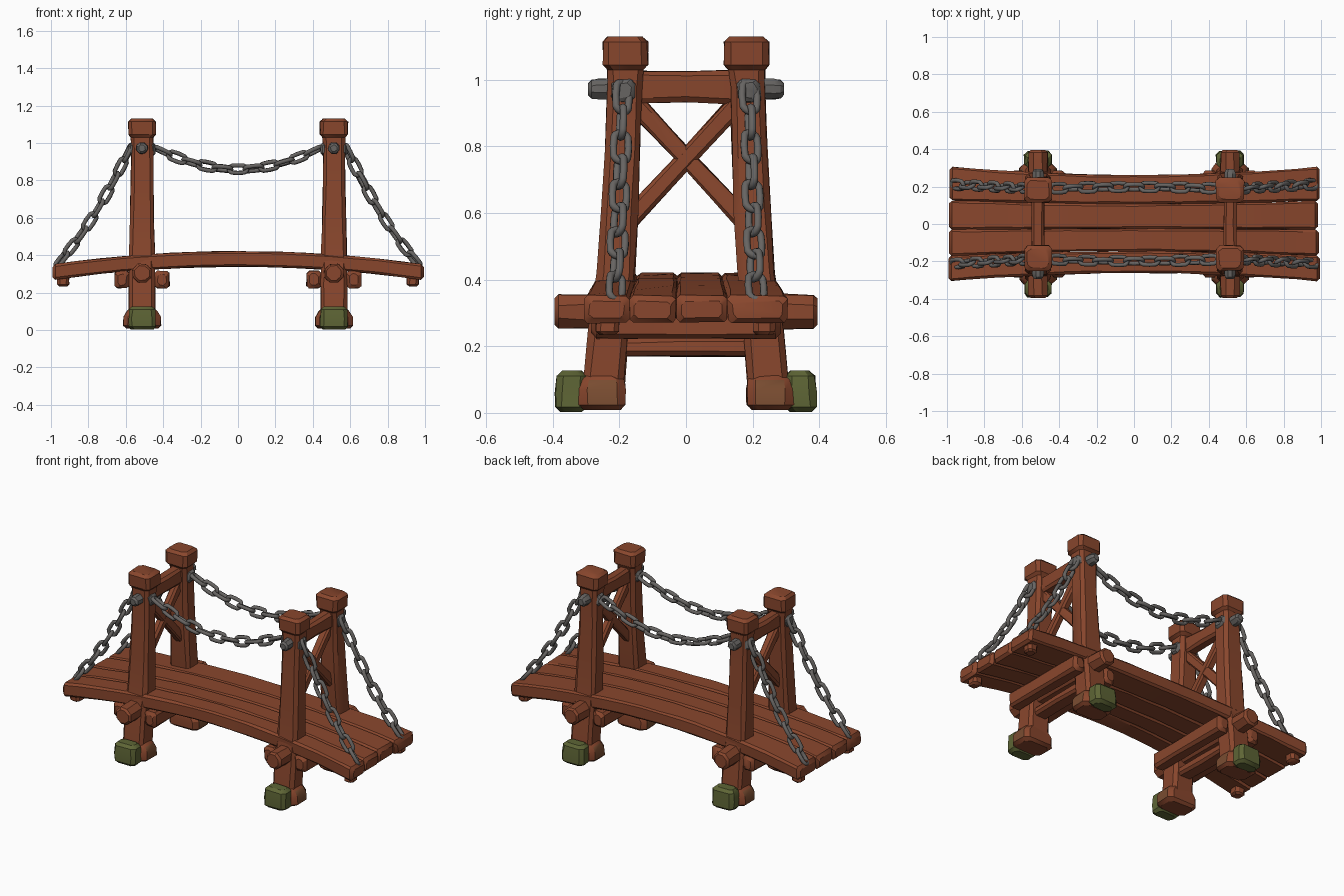
import bpy, bmesh, math, random
from mathutils import Vector as V

if "Cube" in bpy.data.objects:
    bpy.data.objects.remove(bpy.data.objects["Cube"])

random.seed(4)
X, Y, Z = V((1, 0, 0)), V((0, 1, 0)), V((0, 0, 1))


def material(name, rgb):
    m = bpy.data.materials.new(name)
    m.diffuse_color = (*rgb, 1)
    m.use_nodes = True
    m.node_tree.nodes["Principled BSDF"].inputs["Base Color"].default_value = m.diffuse_color
    return m


WOOD = material("red brown wood", (0.25, 0.062, 0.026))
DAMP = material("damp wood", (0.19, 0.072, 0.03))
MOSS = material("moss green", (0.112, 0.13, 0.036))
IRON = material("grey iron", (0.135, 0.128, 0.122))


def finish(name, bm, mats, angle=32):
    bmesh.ops.recalc_face_normals(bm, faces=bm.faces)
    me = bpy.data.meshes.new(name)
    bm.to_mesh(me)
    bm.free()
    for m in mats:
        me.materials.append(m)
    me.shade_smooth()
    me.set_sharp_from_angle(angle=math.radians(angle))
    ob = bpy.data.objects.new(name, me)
    bpy.context.collection.objects.link(ob)
    return ob


def bridge(bm, r0, r1):
    n = len(r0)
    for i in range(n):
        bm.faces.new((r0[i], r0[(i + 1) % n], r1[(i + 1) % n], r1[i]))


def beam(name, stations, u, v, mat=WOOD, ch=0.014, cap=0.016, jit=0.003):
    """Chamfered timber lofted through stations (point, half_u, half_v)."""
    st = [(V(p), a, b) for p, a, b in stations]
    d0 = (st[1][0] - st[0][0]).normalized()
    d1 = (st[-1][0] - st[-2][0]).normalized()
    p, a, b = st[0]
    q, c, d = st[-1]
    st = ([(p, a - cap, b - cap), (p + d0 * cap, a, b)] + st[1:-1]
          + [(q - d1 * cap, c, d), (q, c - cap, d - cap)])
    bm = bmesh.new()
    rings = []
    for p, a, b in st:
        k = min(ch, a * 0.6, b * 0.6)
        pts = [(a, b - k), (a - k, b), (k - a, b), (-a, b - k),
               (-a, k - b), (k - a, -b), (a - k, -b), (a, k - b)]
        j = lambda: random.uniform(-jit, jit)
        rings.append([bm.verts.new(p + u * (s + j()) + v * (t + j())) for s, t in pts])
    for r0, r1 in zip(rings, rings[1:]):
        bridge(bm, r0, r1)
    bm.faces.new(rings[0])
    bm.faces.new(rings[-1])
    return finish(name, bm, [mat])


def arch(x):
    return 0.38 - 0.072 * x * x


# deck planks, arched and flaring towards both ends
cuts = [-0.305, -0.17, -0.03, 0.125, 0.305]
for i in range(4):
    lo, hi = cuts[i], cuts[i + 1]
    x0, x1 = -0.995 + random.uniform(0, 0.012), 0.995 - random.uniform(0, 0.012)
    st = []
    for k in range(17):
        x = x0 + (x1 - x0) * k / 16
        s = (0.262 + 0.045 * x * x) / 0.305
        st.append(((x, (lo + hi) / 2 * s, arch(x)), (hi - lo) / 2 * s, 0.041))
    beam("deck_plank", st, Y, Z, ch=0.011, jit=0.0022)


def chain(name, path, pitch=0.084):
    """Interlocking oval links spaced along a sampled path."""
    seg = [(b - a).length for a, b in zip(path, path[1:])]
    total = sum(seg)
    n = round(total / pitch)

    def at(s):
        s = min(max(s, 0), total)
        for a, b, l in zip(path, path[1:], seg):
            if s <= l + 1e-6:
                return a.lerp(b, s / l)
            s -= l
        return path[-1]

    bm = bmesh.new()
    for i in range(n):
        s = (i + 0.5) * total / n
        c = at(s)
        t = (at(s + 0.03) - at(s - 0.03)).normalized()
        side = t.cross(Y).normalized()
        ang = math.radians((25 if i % 2 else 112) + random.uniform(-12, 12))
        w = side * math.cos(ang) + Y * math.sin(ang)
        nrm = t.cross(w)
        rings = []
        for k in range(16):
            f = 2 * math.pi * k / 16
            co, si = math.cos(f), math.sin(f)
            cen = c + t * (co * 0.024 + math.copysign(0.024, co) * min(1, abs(co) * 3)) + w * si * 0.024
            out = (t * co + w * si).normalized()
            rings.append([bm.verts.new(cen + (out * math.cos(g) + nrm * math.sin(g)) * 0.0115)
                          for g in (2 * math.pi * m / 7 for m in range(7))])
        for k in range(16):
            bridge(bm, rings[k], rings[(k + 1) % 16])
    return finish(name, bm, [IRON], 60)


for sx in (-1, 1):
    cx = 0.513 * sx
    for sy in (-1, 1):
        # leaning tower post with a thicker head
        prof = [(0.03, 0.252, 0.07, 0.062), (0.25, 0.232, 0.07, 0.06), (0.42, 0.21, 0.068, 0.056),
                (0.6, 0.199, 0.063, 0.054), (0.8, 0.19, 0.059, 0.052), (0.98, 0.184, 0.058, 0.052),
                (1.03, 0.182, 0.06, 0.054), (1.045, 0.182, 0.074, 0.067), (1.13, 0.182, 0.074, 0.067)]
        beam("tower_post", [((cx, sy * y, z), a, b) for z, y, a, b in prof], X, Y, ch=0.018)
        # wide foot and mossy outer block
        foot = beam("post_foot", [((cx, sy * 0.252, 0.008), 0.1, 0.07), ((cx, sy * 0.252, 0.07), 0.1, 0.07),
                                  ((cx, sy * 0.252, 0.115), 0.082, 0.066)], X, Y, ch=0.025)
        foot.data.materials.append(DAMP)
        for p in foot.data.polygons:
            p.material_index = int(abs(p.normal.x) > 0.8)
        beam("mossy_foot_block", [((cx, sy * 0.345, 0.002), 0.074, 0.046), ((cx, sy * 0.345, 0.06), 0.074, 0.047),
                                  ((cx, sy * 0.342, 0.127), 0.07, 0.044)], X, Y, MOSS, ch=0.02)
        # iron bolt and chain staples on the post
        beam("iron_bolt", [((cx, sy * 0.215, 0.972), 0.03, 0.03), ((cx, sy * 0.265, 0.972), 0.03, 0.03),
                           ((cx, sy * 0.294, 0.972), 0.027, 0.027)], X, Z, IRON, ch=0.018, cap=0.01, jit=0.002)
        for k in (-1, 1):
            beam("chain_staple", [((cx + k * 0.04, sy * 0.188, 0.968), 0.036, 0.036),
                                  ((cx + k * 0.072, sy * 0.188, 0.968), 0.034, 0.032)], Y, Z, IRON, ch=0.014, cap=0.01)
        # peg under the deck end, below the chain anchor
        beam("deck_peg", [((sx * 0.935, sy * 0.235, 0.234), 0.031, 0.034),
                          ((sx * 0.935, sy * 0.235, 0.3), 0.031, 0.034)], X, Y, cap=0.01)
        # sloping chain down to the deck end
        path = []
        for k in range(13):
            f = k / 12
            path.append(V((sx * (0.57 + 0.4 * f + 0.0 * f), sy * (0.19 + 0.022 * f),
                           0.985 - 0.64 * f - 0.05 * math.sin(math.pi * f))))
        chain("side_chain", path)

    # round cross log carrying the deck
    beam("cross_log", [((cx, y, 0.304), r, r) for y, r in
                       ((-0.395, 0.05), (-0.3, 0.051), (0, 0.047), (0.3, 0.051), (0.395, 0.05))],
         X, Z, ch=0.029, cap=0.012)
    # paired support beams on both sides of the posts
    for k in (-1, 1):
        beam("support_beam", [((cx + k * 0.107, y, 0.27), 0.039, 0.046) for y in (-0.285, -0.1, 0.1, 0.285)], Y.cross(Z), Z)
    # low brace and top rail between the posts
    beam("low_brace", [((cx, y, 0.198), 0.045, 0.028) for y in (-0.2, 0, 0.2)], X, Z)
    beam("top_rail", [((cx, y, 0.978), 0.034, r) for y, r in ((-0.17, 0.05), (0, 0.045), (0.17, 0.05))], X, Z)
    # crossed braces
    for s in (-1, 1):
        a, b = V((cx, s * 0.16, 0.935)), V((cx, -s * 0.175, 0.575))
        d = (b - a).normalized()
        beam("cross_brace", [(a, 0.025, 0.029), (a.lerp(b, 0.5), 0.023, 0.026), (b, 0.025, 0.029)],
             X, d.cross(X), ch=0.01, cap=0.008)

# hanging chains between the towers
for sy in (-1, 1):
    chain("hanging_chain", [V((x, sy * (0.19 + 0.008 * (1 - (x / 0.44) ** 2)), 0.86 + 0.115 * (x / 0.44) ** 2))
                            for x in (-0.44 + 0.88 * k / 20 for k in range(21))])
